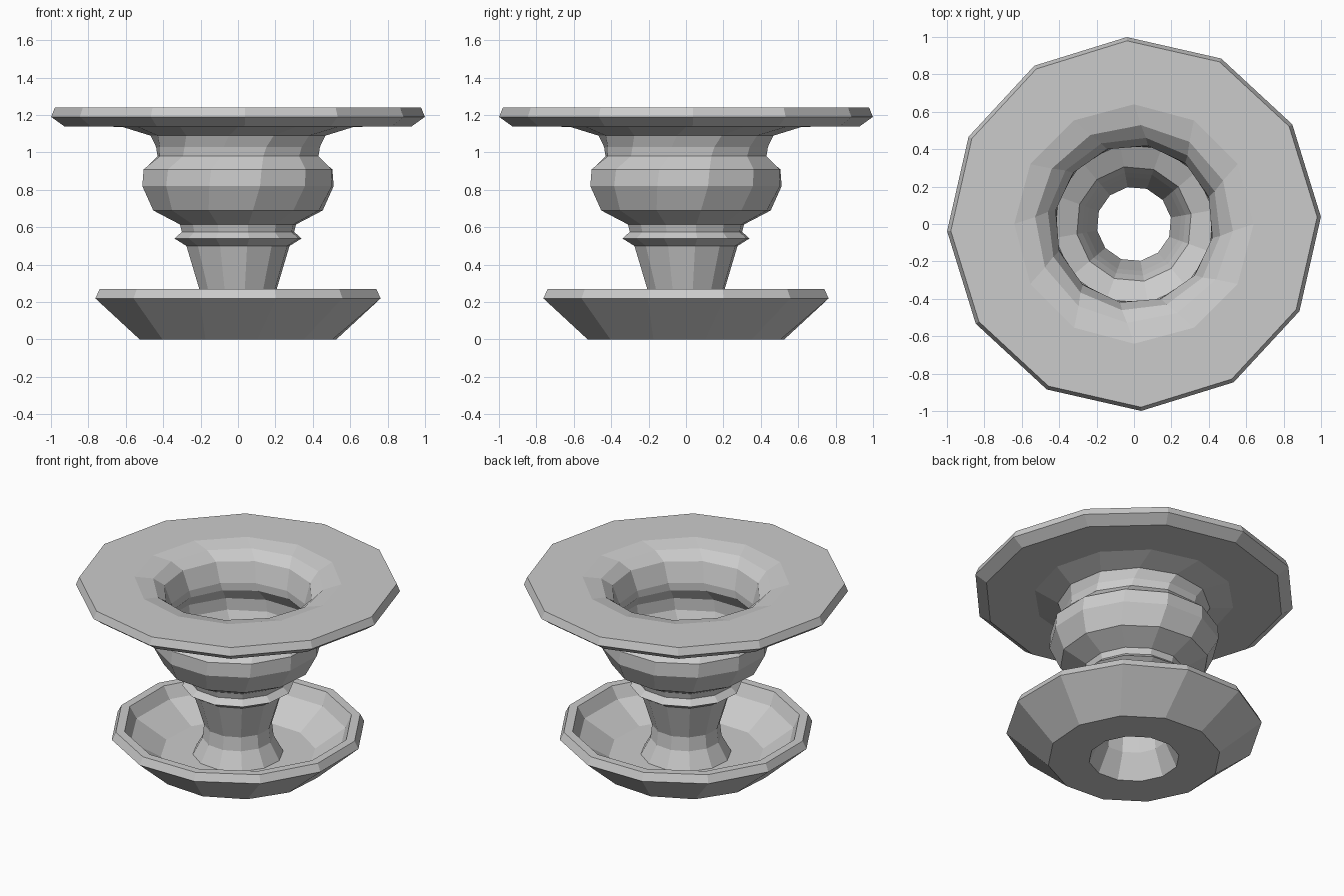
import bpy, bmesh
from math import cos, sin, radians

SIDES = 12

# Closed wall section: (radius, height, ring turn in degrees)
PROFILE = [
    # underside and outside of the saucer
    (0.28, 0.00, 11), (0.535, 0.00, 11), (0.79, 0.22, 15), (0.765, 0.27, 15),
    # saucer lip and floor
    (0.71, 0.27, 15), (0.67, 0.19, 14), (0.48, 0.07, 12), (0.28, 0.07, 10),
    # stem and collar
    (0.22, 0.18, 10), (0.21, 0.27, 10), (0.28, 0.50, 10), (0.345, 0.54, 10),
    (0.305, 0.575, 10), (0.315, 0.615, 10),
    # bowl and neck
    (0.46, 0.69, 10), (0.525, 0.82, 13), (0.52, 0.91, 14), (0.44, 0.98, 18),
    (0.445, 1.03, 20), (0.47, 1.09, 24), (0.62, 1.137, 30),
    # wide top rim
    (0.93, 1.14, 32.2), (1.00, 1.19, 32.2), (0.98, 1.24, 32.2),
    # mouth and inside of the bowl
    (0.64, 1.24, 30), (0.53, 1.215, 26), (0.465, 1.16, 22), (0.425, 1.03, 20),
    (0.425, 0.98, 18), (0.48, 0.90, 14), (0.48, 0.82, 13), (0.43, 0.71, 10),
    # bore through the stem
    (0.31, 0.65, 10), (0.28, 0.58, 10), (0.255, 0.50, 10), (0.20, 0.27, 10),
    (0.205, 0.16, 10),
]


def revolve(name, profile, sides):
    """Spin a closed section around z, turning each ring by its own angle."""
    bm = bmesh.new()
    rings = []
    for r, z, turn in profile:
        angles = [radians(turn + 360 * i / sides) for i in range(sides)]
        rings.append([bm.verts.new((r * cos(a), r * sin(a), z)) for a in angles])
    for k, low in enumerate(rings):
        high = rings[(k + 1) % len(rings)]
        for i in range(sides):
            j = (i + 1) % sides
            bm.faces.new((low[i], low[j], high[j], high[i]))
    bmesh.ops.recalc_face_normals(bm, faces=bm.faces)
    mesh = bpy.data.meshes.new(name)
    bm.to_mesh(mesh)
    bm.free()
    obj = bpy.data.objects.new(name, mesh)
    bpy.context.collection.objects.link(obj)
    return obj


revolve("pedestal_vase", PROFILE, SIDES)
